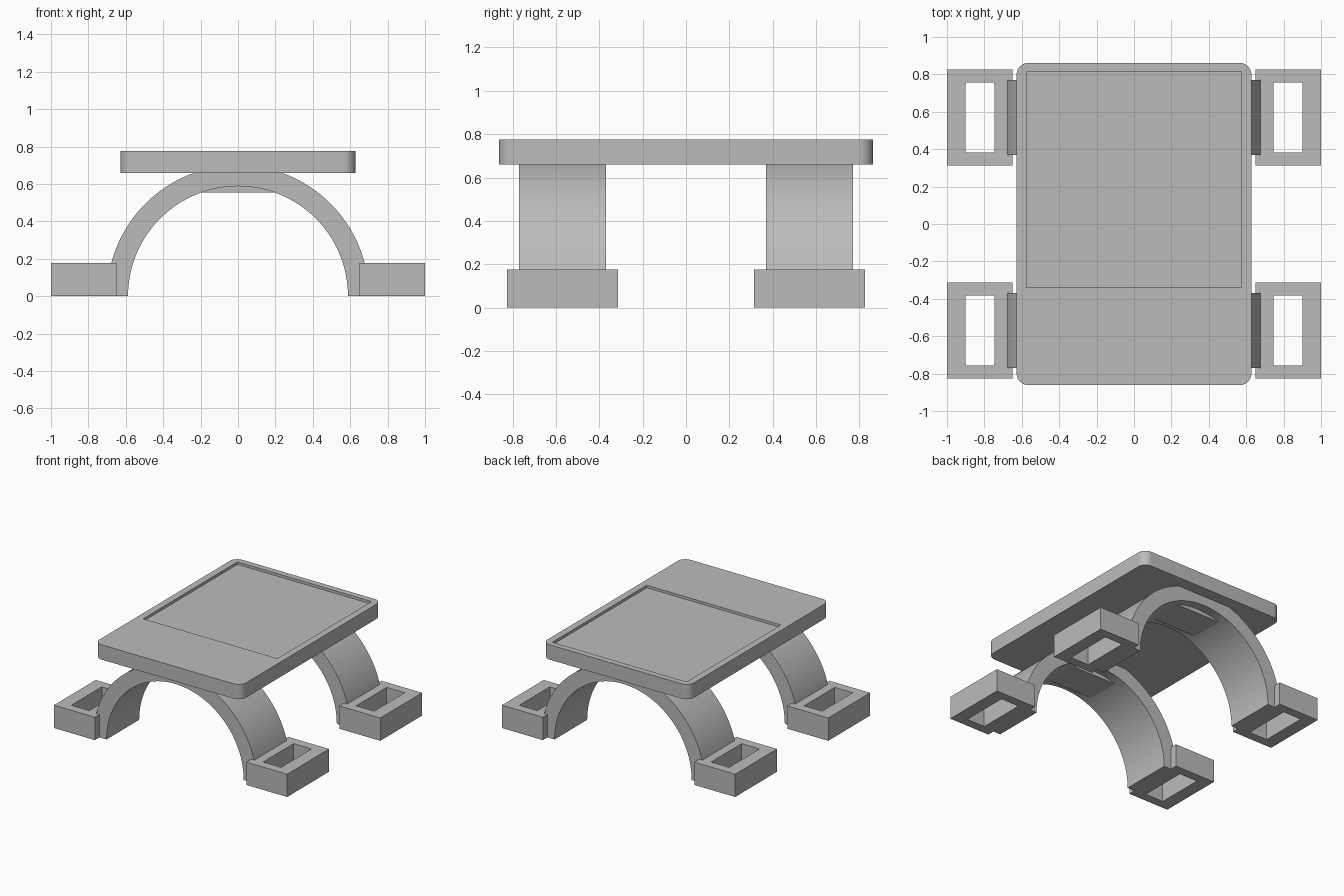
import bpy, bmesh, math

if "Cube" in bpy.data.objects:
    bpy.data.objects.remove(bpy.data.objects["Cube"], do_unlink=True)

GREY = (0.5, 0.5, 0.5, 1.0)
grey = bpy.data.materials.new("plain grey")
grey.use_nodes = True
grey.diffuse_color = GREY
grey.node_tree.nodes["Principled BSDF"].inputs["Base Color"].default_value = GREY


def extrude(name, profile, offset):
    """Make a solid by extruding a closed outline along an offset."""
    bm = bmesh.new()
    face = bm.faces.new([bm.verts.new(p) for p in profile])
    moved = bmesh.ops.extrude_face_region(bm, geom=[face])["geom"]
    bmesh.ops.translate(bm, vec=offset, verts=[v for v in moved if isinstance(v, bmesh.types.BMVert)])
    bmesh.ops.recalc_face_normals(bm, faces=bm.faces[:])
    mesh = bpy.data.meshes.new(name)
    bm.to_mesh(mesh)
    bm.free()
    mesh.materials.append(grey)
    obj = bpy.data.objects.new(name, mesh)
    bpy.context.collection.objects.link(obj)
    return obj


def box(name, x, y, z):
    corners = [(x[0], y[0], z[0]), (x[1], y[0], z[0]), (x[1], y[1], z[0]), (x[0], y[1], z[0])]
    return extrude(name, corners, (0, 0, z[1] - z[0]))


def activate(obj):
    bpy.ops.object.select_all(action="DESELECT")
    obj.select_set(True)
    bpy.context.view_layer.objects.active = obj


def cut(obj, cutter):
    """Subtract a cutter and remove it."""
    cutter.hide_render = True
    mod = obj.modifiers.new("cut", "BOOLEAN")
    mod.operation = "DIFFERENCE"
    mod.solver = "EXACT"
    mod.object = cutter
    activate(obj)
    bpy.ops.object.modifier_apply(modifier=mod.name)
    bpy.data.objects.remove(cutter, do_unlink=True)


def smooth(obj):
    activate(obj)
    bpy.ops.object.shade_smooth_by_angle(angle=math.radians(30))


def arc(radius, start, end, steps):
    for i in range(steps + 1):
        a = math.radians(start + (end - start) * i / steps)
        yield radius * math.cos(a), radius * math.sin(a)


# Table top with rounded corners and a shallow recess
HALF_X, HALF_Y, ROUND = 0.628, 0.862, 0.065
BOTTOM, TOP = 0.66, 0.775
outline = []
for k, (sx, sy) in enumerate([(1, 1), (-1, 1), (-1, -1), (1, -1)]):
    for dx, dy in arc(ROUND, 90 * k, 90 * k + 90, 10):
        outline.append((sx * (HALF_X - ROUND) + dx, sy * (HALF_Y - ROUND) + dy, BOTTOM))
table_top = extrude("table_top", outline, (0, 0, TOP - BOTTOM))
cut(table_top, box("recess_cutter", (-0.575, 0.575), (-0.34, 0.815), (TOP - 0.02, TOP + 0.1)))
smooth(table_top)

# Arched supports, each with a flat crown block and two hollow feet
for end, s in (("front", -1), ("back", 1)):
    ring = list(arc(0.70, 0, 180, 64)) + list(arc(0.588, 180, 0, 64))
    arch = extrude(end + "_arch", [(x, s * 0.57 - 0.2, z) for x, z in ring], (0, 0.4, 0))
    smooth(arch)
    mid = s * 0.57
    box(end + "_crown_block", (-0.2, 0.2), (mid - 0.13, mid + 0.13), (0.555, 0.64))
    for side, t in (("left", 1), ("right", -1)):
        foot = box(f"{end}_{side}_foot", sorted((t * 0.65, t)),
                   (mid - 0.256, mid + 0.256), (0, 0.177))
        cut(foot, box("foot_cutter", sorted((t * 0.745, t * 0.9)),
                      (mid - 0.187, mid + 0.187), (-0.1, 0.3)))
